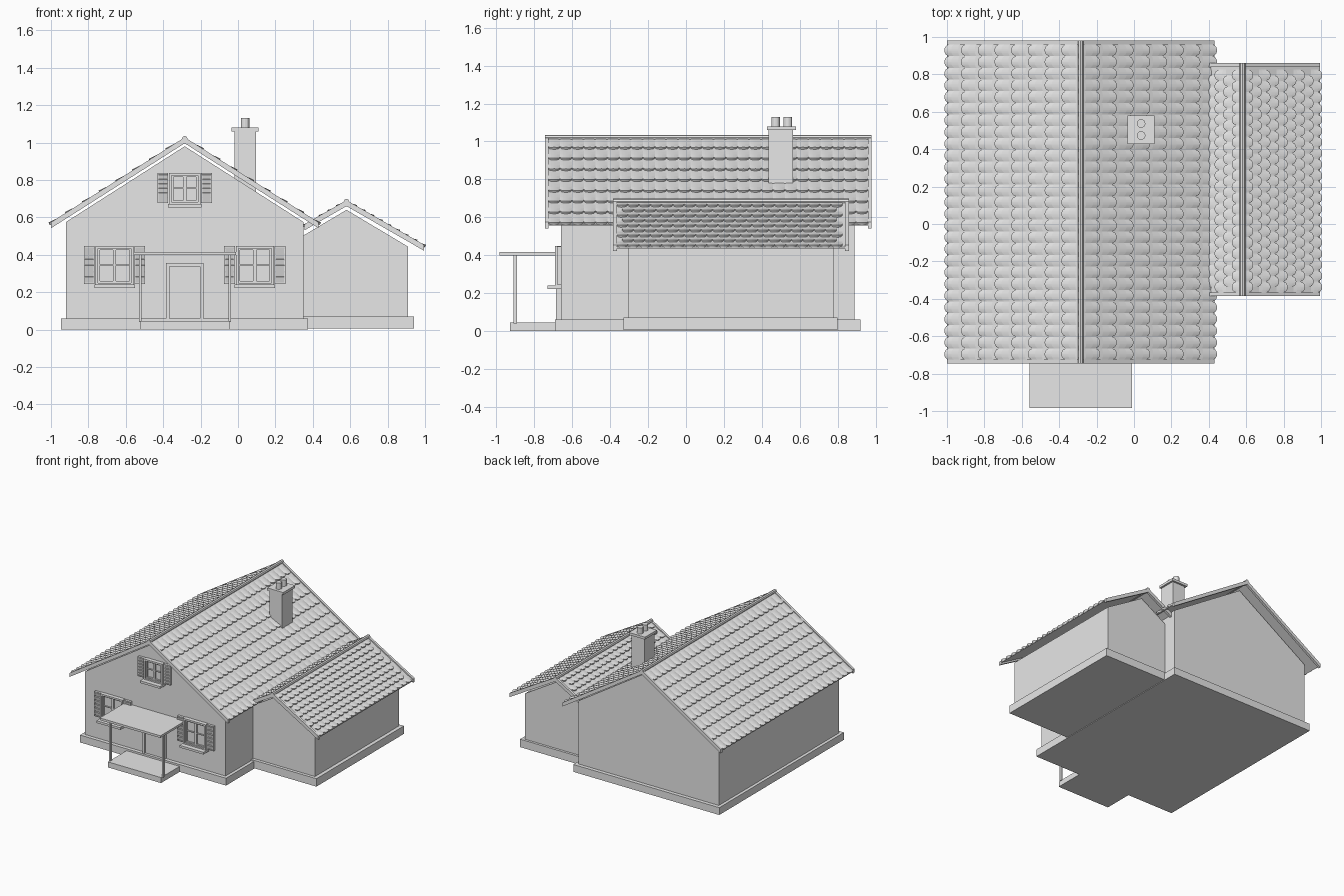
import bpy, bmesh, math
from mathutils import Matrix

cube = bpy.data.objects.get("Cube")
if cube:
    bpy.data.objects.remove(cube, do_unlink=True)

mat = bpy.data.materials.new("light_grey")
mat.use_nodes = True
mat.diffuse_color = (0.8, 0.8, 0.8, 1)
mat.node_tree.nodes["Principled BSDF"].inputs["Base Color"].default_value = (0.8, 0.8, 0.8, 1)


def finish(name, bm):
    mesh = bpy.data.meshes.new(name)
    bm.to_mesh(mesh)
    bm.free()
    mesh.materials.append(mat)
    ob = bpy.data.objects.new(name, mesh)
    bpy.context.collection.objects.link(ob)
    return ob


def add_box(bm, x, y, z, tilt=0):
    """Box from (low, high) pairs, optionally tilted about its own x axis."""
    size = [b - a for a, b in (x, y, z)]
    mid = [(a + b) / 2 for a, b in (x, y, z)]
    m = Matrix.Translation(mid) @ Matrix.Rotation(tilt, 4, 'X') @ Matrix.Diagonal((*size, 1))
    bmesh.ops.create_cube(bm, size=1, matrix=m)


def box(name, x, y, z):
    bm = bmesh.new()
    add_box(bm, x, y, z)
    return finish(name, bm)


def prism(name, profile, y0, y1):
    """Extrude an (x, z) outline from y0 to y1."""
    bm = bmesh.new()
    face = bm.faces.new([bm.verts.new((x, y0, z)) for x, z in profile])
    new = bmesh.ops.extrude_face_region(bm, geom=[face])["geom"]
    bmesh.ops.translate(bm, vec=(0, y1 - y0, 0), verts=[v for v in new if isinstance(v, bmesh.types.BMVert)])
    bmesh.ops.recalc_face_normals(bm, faces=bm.faces)
    return finish(name, bm)


def cylinder(name, x, y, z, radius, depth, sides, along_y=False):
    bm = bmesh.new()
    m = Matrix.Translation((x, y, z))
    if along_y:
        m = m @ Matrix.Rotation(math.pi / 2, 4, 'X')
    bmesh.ops.create_cone(bm, cap_ends=True, segments=sides, radius1=radius, radius2=radius,
                          depth=depth, matrix=m)
    return finish(name, bm)


def chevron(name, cx, ridge, slope, left, right, half, y0, y1):
    """Bent strip that follows both slopes of a roof."""
    def line(off):
        return [(cx - left, ridge - slope * left + off), (cx, ridge + off),
                (cx + right, ridge - slope * right + off)]
    return prism(name, line(half) + line(-half)[::-1], y0, y1)


def tiles(name, cx, ridge, slope, left, right, y0, y1, rows, count, stagger):
    """Overlapping domed tiles with rounded lower ends on both slopes."""
    bm = bmesh.new()
    angle = math.atan(slope)
    ca, sa = math.cos(angle), math.sin(angle)
    pitch = right / ca / rows
    width = (y1 - y0) / count
    across, down = 8, 3
    for side, reach in ((-1, left), (1, right)):
        for r in range(math.ceil(reach / ca / pitch - 0.2)):
            shift = 0.5 if stagger and r % 2 else 0
            for c in range(count - (1 if shift else 0)):
                yc = y0 + (c + 0.5 + shift) * width
                grid = []
                for j in range(down + 2):
                    v = min(j / down, 1)
                    row = []
                    for i in range(across + 1):
                        u = 2 * i / across - 1
                        rounding = 0.022 * (1 - math.sqrt(max(0, 1 - u * u)))
                        s = (r - 0.1) * pitch + v * (pitch * 1.15 - rounding)
                        n = 0.003 + v * (0.006 + 0.009 * (1 - u * u))
                        if j > down:      # lip at the lower end
                            n = 0.002
                        s = max(s, 0)
                        row.append(bm.verts.new((cx + side * (s * ca + n * sa), yc + u * width / 2,
                                                 ridge - s * sa + n * ca)))
                    grid.append(row)
                for a, b in zip(grid, grid[1:]):
                    for i in range(across):
                        quad = [a[i], b[i], b[i + 1], a[i + 1]]
                        bm.faces.new(quad if side > 0 else quad[::-1])
    return finish(name, bm)


def roof(name, cx, ridge, slope, left, right, y0, y1, tile_y1, rows, count, stagger):
    chevron(name + "_deck", cx, ridge, slope, left, right, 0.003, y0, y1)
    for end, a in (("front", y0), ("back", y1 - 0.02)):
        chevron(f"{name}_{end}_barge_board", cx, ridge - 0.002, slope, left, right, 0.016, a, a + 0.02)
    cylinder(name + "_ridge_bar", cx, (y0 + y1) / 2, ridge + 0.006, 0.015, y1 - y0, 8, True)
    tiles(name + "_tiles", cx, ridge, slope, left, right, y0 + 0.018, tile_y1, rows, count, stagger)


# Foundations
box("main_foundation", (-0.945, 0.375), (-0.69, 0.92), (0, 0.06))
box("annex_foundation", (0.3, 0.94), (-0.33, 0.8), (0.005, 0.07))
box("porch_floor", (-0.525, -0.045), (-0.93, -0.66), (0, 0.045))

# Walls with gables
MID = -0.285
prism("main_walls", [(-0.92, 0.05), (0.35, 0.05), (0.35, 0.575), (MID, 0.98), (-0.92, 0.575)], -0.66, 0.89)
prism("annex_walls", [(0.34, 0.06), (0.91, 0.06), (0.91, 0.443), (0.58, 0.64), (0.34, 0.497)], -0.305, 0.78)

# Roofs
roof("main_roof", MID, 1.014, 0.635, 0.715, 0.715, -0.745, 0.98, 0.96, 8, 27, False)
roof("annex_roof", 0.58, 0.678, 0.575, 0.225, 0.415, -0.385, 0.86, 0.825, 9, 20, True)

# Chimney
box("chimney_stack", (-0.02, 0.095), (0.435, 0.565), (0.7, 1.065))
box("chimney_cap", (-0.035, 0.11), (0.427, 0.58), (1.06, 1.08))
for i, y in enumerate((0.473, 0.537)):
    cylinder(f"chimney_pot_{i + 1}", 0.038, y, 1.1, 0.023, 0.06, 16)


# Windows with shutters
def frame(bm, x0, x1, z0, z1, bar, front):
    for a in (x0, x1 - bar):
        add_box(bm, (a, a + bar), (front, -0.655), (z0, z1))
    for a in (z0, z1 - bar):
        add_box(bm, (x0 + bar, x1 - bar), (front, -0.655), (a, a + bar))


def window(name, xc, half, z0, z1):
    bm = bmesh.new()
    frame(bm, xc - half, xc + half, z0, z1, 0.014, -0.692)
    frame(bm, xc - half + 0.014, xc, z0 + 0.014, z1 - 0.014, 0.009, -0.68)
    frame(bm, xc, xc + half - 0.014, z0 + 0.014, z1 - 0.014, 0.009, -0.68)
    zm = z0 + (z1 - z0) * 0.52
    add_box(bm, (xc - half + 0.02, xc + half - 0.02), (-0.676, -0.655), (zm - 0.003, zm + 0.003))
    finish(name + "_frame", bm)
    box(name + "_glass", (xc - half, xc + half), (-0.666, -0.655), (z0, z1))
    box(name + "_sill", (xc - half - 0.006, xc + half + 0.006), (-0.73, -0.655), (z0 - 0.014, z0 + 0.004))
    for side, x0 in (("right", xc - half - 0.062), ("left", xc + half + 0.004)):
        bm = bmesh.new()
        frame(bm, x0, x0 + 0.058, z0 + 0.008, z1 - 0.002, 0.007, -0.68)
        step = (z1 - z0 - 0.024) / 6
        for i in range(6):
            z = z0 + 0.015 + i * step
            add_box(bm, (x0 + 0.005, x0 + 0.053), (-0.678, -0.67), (z, z + step), 0.25)
        finish(f"{name}_{side}_shutter", bm)


window("right_window", MID - 0.375, 0.102, 0.236, 0.448)
window("left_window", MID + 0.375, 0.102, 0.236, 0.448)
window("gable_window", MID, 0.084, 0.668, 0.838)

# Door
box("door", (-0.37, -0.2), (-0.668, -0.655), (0.05, 0.345))
for side, x in (("right", -0.385), ("left", -0.203)):
    box(f"door_{side}_jamb", (x, x + 0.018), (-0.685, -0.655), (0.05, 0.355))
box("door_head", (-0.367, -0.203), (-0.685, -0.655), (0.338, 0.355))

# Porch canopy and posts
box("porch_canopy", (-0.56, -0.012), (-0.985, -0.655), (0.398, 0.416))
for side, x in (("right", -0.523), ("left", -0.044)):
    box(f"porch_{side}_post", (x - 0.007, x + 0.007), (-0.91, -0.893), (0.04, 0.4))
